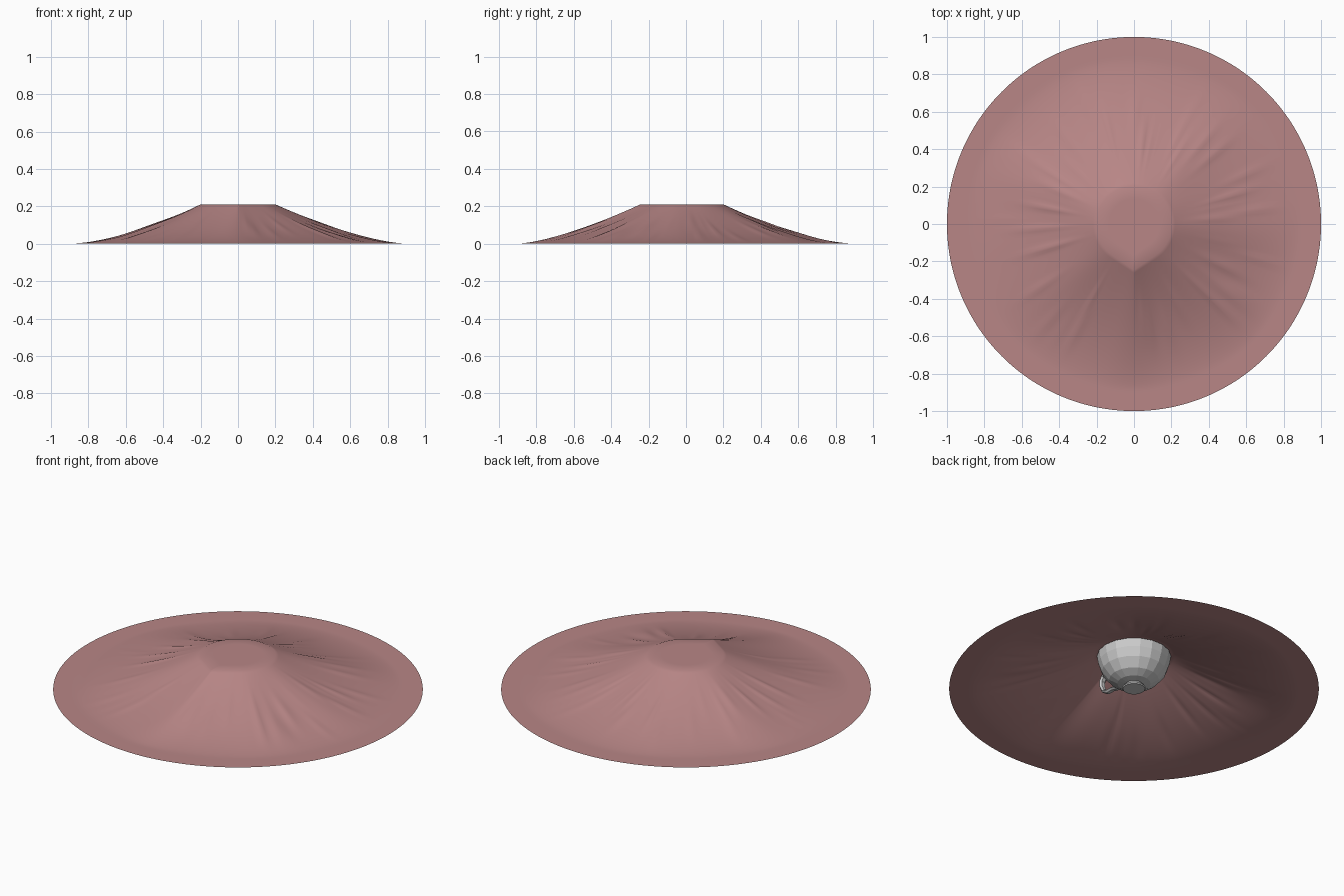
import bpy, bmesh, math, random
from mathutils import Vector

if "Cube" in bpy.data.objects:
    bpy.data.objects.remove(bpy.data.objects["Cube"])

random.seed(4)
TOP = 0.209


def finish(name, bm, recalc=True):
    if recalc:
        bmesh.ops.recalc_face_normals(bm, faces=bm.faces)
    me = bpy.data.meshes.new(name)
    bm.to_mesh(me)
    bm.free()
    ob = bpy.data.objects.new(name, me)
    bpy.context.collection.objects.link(ob)
    return ob


def bridge(bm, a, b):
    n = len(a)
    for i in range(n):
        j = (i + 1) % n
        bm.faces.new((a[i], a[j], b[j], b[i]))


# Cup: revolved low-poly profile, outside then inside
profile = [(0.06, 0), (0.064, 0.006), (0.048, 0.025), (0.09, 0.033), (0.135, 0.057),
           (0.175, 0.107), (0.193, 0.158), (0.2, 0.204), (0.192, 0.204),
           (0.183, 0.155), (0.163, 0.11), (0.125, 0.066), (0.06, 0.045)]
bm = bmesh.new()
SIDES = 18
rings = [[bm.verts.new((r * math.cos(k * math.tau / SIDES), r * math.sin(k * math.tau / SIDES), z))
          for k in range(SIDES)] for r, z in profile]
for a, b in zip(rings, rings[1:]):
    bridge(bm, a, b)
bm.faces.new(rings[0][::-1])
bm.faces.new(rings[-1])
finish("cup", bm)

# Handle: six-sided tube swept along a loop in the yz plane
path = [Vector((0, y, z)) for y, z in
        [(-0.185, 0.172), (-0.22, 0.188), (-0.25, 0.185), (-0.268, 0.16), (-0.265, 0.125),
         (-0.25, 0.095), (-0.22, 0.078), (-0.18, 0.078), (-0.14, 0.068)]]
bm = bmesh.new()
rings = []
for i, p in enumerate(path):
    t = (path[min(i + 1, len(path) - 1)] - path[max(i - 1, 0)]).normalized()
    side = Vector((1, 0, 0))
    up = t.cross(side)
    rings.append([bm.verts.new(p + side * 0.02 * math.cos(k * math.tau / 6)
                               + up * 0.011 * math.sin(k * math.tau / 6)) for k in range(6)])
for a, b in zip(rings, rings[1:]):
    bridge(bm, a, b)
bm.faces.new(rings[0])
bm.faces.new(rings[-1])
finish("cup_handle", bm)


# Cloth: round sheet resting on rim and handle, falling to the floor in folds
def gap(a, b):
    return (a - b + math.pi) % math.tau - math.pi


def support(a):
    beta = math.acos(0.2 / 0.243)
    d = abs(gap(a, -math.pi / 2))
    return 0.203 / math.cos(beta - d) if d < beta else 0.203


# fold: angle in degrees, half width in degrees, height
folds = [(157, 13, 0.013), (50, 14, 0.012), (-91, 10, 0.012), (-3, 12, 0.009),
         (-45, 12, 0.008), (-140, 14, 0.008), (105, 18, 0.007)]
wrinkles = [(random.uniform(0, 360), random.uniform(1.2, 2.6), random.uniform(0.001, 0.005),
             random.uniform(0.4, 0.75)) for _ in range(60)]


def cloth_height(a, r):
    t = (r - support(a)) / (0.885 - support(a))
    if t >= 1:
        return 0.002
    t = max(t, 0)
    z = (TOP - 0.002) * (1 - t) ** 1.5
    swell = math.sin(math.pi * t)
    f = -0.007
    for deg, w, h in folds:
        f += h * math.exp(-(math.degrees(gap(a, math.radians(deg))) / w) ** 2)
    z += f * swell
    for deg, w, h, rc in wrinkles:
        d = math.degrees(gap(a, math.radians(deg)))
        if abs(d) < 8:
            z += h * math.exp(-(d / w) ** 2 - ((r - rc) / 0.13) ** 2) * swell
    return max(z, 0) + 0.002


bm = bmesh.new()
SEG, OUT = 240, 48
centre = bm.verts.new((0, 0, TOP))
rings = []
for i in range(-2, OUT + 1):
    ring = []
    for k in range(SEG):
        a = k * math.tau / SEG
        s = support(a)
        r = s * (i + 3) / 3 if i < 0 else s + (1 - s) * i / OUT
        ring.append(bm.verts.new((r * math.cos(a), r * math.sin(a),
                                  TOP if i <= 0 else cloth_height(a, r))))
    rings.append(ring)
for k in range(SEG):
    bm.faces.new((centre, rings[0][k], rings[0][(k + 1) % SEG]))
for a, b in zip(rings, rings[1:]):
    bridge(bm, b, a)
bm.normal_update()
cloth = finish("cloth", bm)
mat = bpy.data.materials.new("dusty_rose")
mat.diffuse_color = (0.48, 0.24, 0.24, 1)
mat.use_nodes = True
mat.node_tree.nodes["Principled BSDF"].inputs["Base Color"].default_value = mat.diffuse_color
cloth.data.materials.append(mat)
bpy.context.view_layer.objects.active = cloth
cloth.select_set(True)
bpy.ops.object.shade_smooth_by_angle(angle=math.radians(35))
